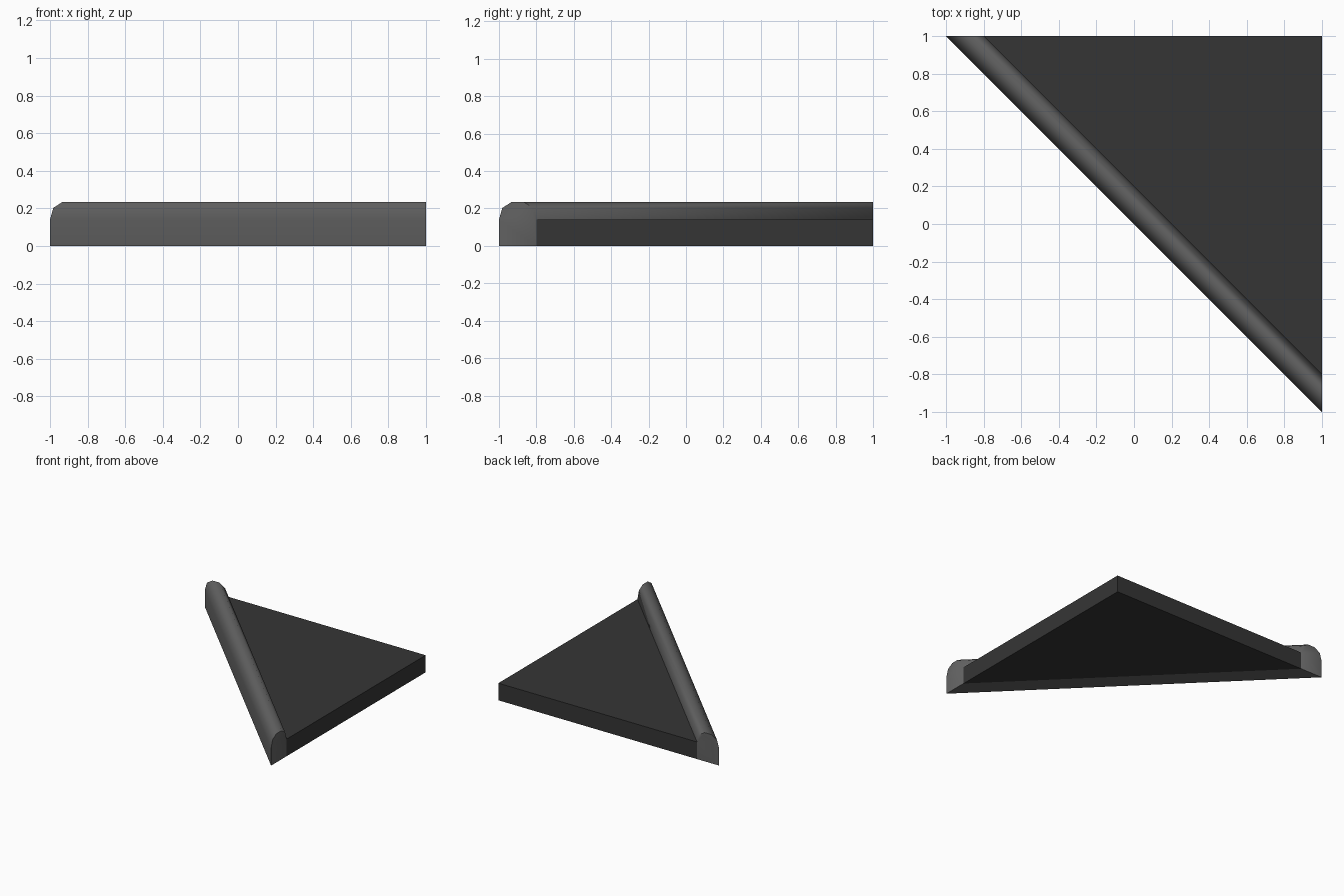
import bpy
import bmesh
from mathutils import Vector

cube = bpy.data.objects.get("Cube")
if cube:
    bpy.data.objects.remove(cube, do_unlink=True)


def make_material(name, value):
    mat = bpy.data.materials.new(name)
    mat.use_nodes = True
    color = (value, value, value, 1.0)
    mat.diffuse_color = color
    mat.node_tree.nodes["Principled BSDF"].inputs["Base Color"].default_value = color
    return mat


def make_prism(name, start, end, mat):
    """Join two matching end outlines into a closed solid."""
    bm = bmesh.new()
    a = [bm.verts.new(p) for p in start]
    b = [bm.verts.new(p) for p in end]
    bm.faces.new(a)
    bm.faces.new(b[::-1])
    for i in range(len(a)):
        j = (i + 1) % len(a)
        bm.faces.new((a[j], a[i], b[i], b[j]))
    bmesh.ops.recalc_face_normals(bm, faces=bm.faces)
    mesh = bpy.data.meshes.new(name)
    bm.to_mesh(mesh)
    bm.free()
    mesh.materials.append(mat)
    obj = bpy.data.objects.new(name, mesh)
    bpy.context.collection.objects.link(obj)
    return obj


curb_grey = make_material("concrete grey", 0.125)
asphalt = make_material("dark asphalt", 0.036)

WIDTH, SLAB_TOP = 0.2, 0.14

# Triangular paved slab behind the curb
corners = [(1, WIDTH - 1), (1, 1), (WIDTH - 1, 1)]
make_prism("paved_slab",
           [Vector((x, y, 0)) for x, y in corners],
           [Vector((x, y, SLAB_TOP)) for x, y in corners], asphalt)

# Rounded diagonal curb, cut square to the two straight sides
half = [(0, 0), (0, SLAB_TOP), (0.018, 0.203), (0.068, 0.235)]
profile = half + [(WIDTH - d, z) for d, z in reversed(half)]
curb = make_prism("diagonal_curb",
                  [Vector((1, d - 1, z)) for d, z in profile],
                  [Vector((d - 1, 1, z)) for d, z in profile], curb_grey)

# Soft shading over the rounded top, crisp ends
bpy.ops.object.select_all(action="DESELECT")
curb.select_set(True)
bpy.context.view_layer.objects.active = curb
bpy.ops.object.shade_smooth_by_angle(angle=0.9)
